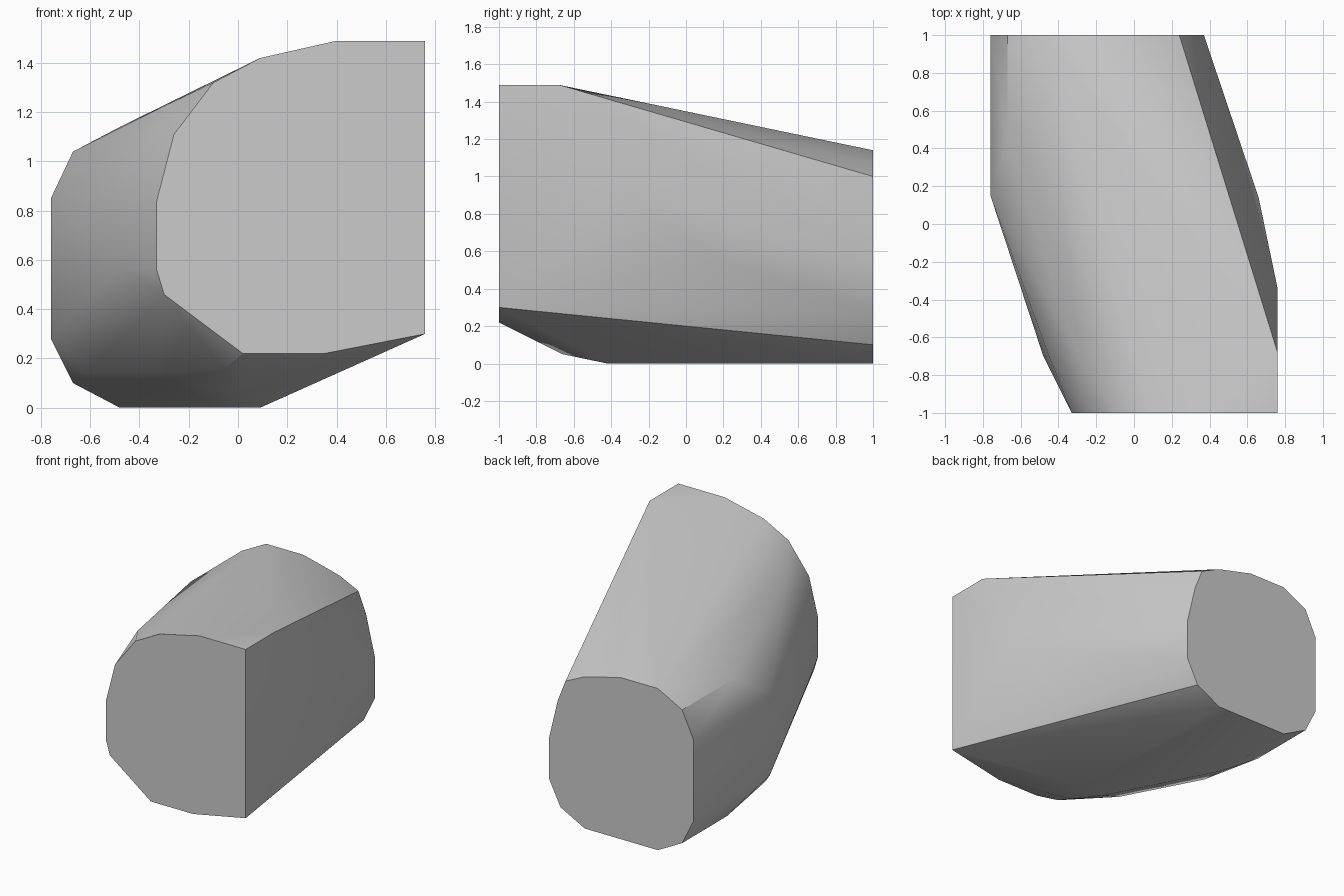
import bpy
import bmesh
import math

# Remove only the default cube
default_cube = bpy.data.objects.get("Cube")
if default_cube:
    bpy.data.objects.remove(default_cube, do_unlink=True)


def make_material(name, value):
    material = bpy.data.materials.new(name)
    colour = (value, value, value, 1)
    material.use_nodes = True
    material.diffuse_color = colour
    shader = next(n for n in material.node_tree.nodes if n.type == "BSDF_PRINCIPLED")
    shader.inputs["Base Color"].default_value = colour
    return material


def cap_points(profile, y):
    """Place a flat (x, z) outline at depth y."""
    return [(x, y, z) for x, z in profile]


def build_hull(name, points, material):
    """Wrap the points in a faceted shell with soft shading and crisp rims."""
    bm = bmesh.new()
    for point in points:
        bm.verts.new(point)
    result = bmesh.ops.convex_hull(bm, input=bm.verts[:])
    inside = {g for g in result["geom_interior"] + result["geom_unused"]
              if isinstance(g, bmesh.types.BMVert)}
    bmesh.ops.delete(bm, geom=list(inside), context="VERTS")
    # Merge the triangles of flat areas
    bmesh.ops.dissolve_limit(bm, angle_limit=math.radians(1),
                             verts=bm.verts[:], edges=bm.edges[:])
    bmesh.ops.recalc_face_normals(bm, faces=bm.faces[:])
    mesh = bpy.data.meshes.new(name)
    bm.to_mesh(mesh)
    bm.free()
    mesh.materials.append(material)
    obj = bpy.data.objects.new(name, mesh)
    bpy.context.collection.objects.link(obj)
    bpy.ops.object.select_all(action="DESELECT")
    obj.select_set(True)
    bpy.context.view_layer.objects.active = obj
    bpy.ops.object.shade_smooth_by_angle(angle=math.radians(30))
    return obj


# Front cap outline, straight on its left side
front_profile = [
    (.76, 1.49), (.4, 1.49), (.09, 1.42), (-.1, 1.32), (-.26, 1.11),
    (-.33, .84), (-.33, .56), (-.3, .46), (.02, .22), (.35, .22), (.76, .3),
]

# Back cap outline, rounder and lower
back_profile = [
    (-.48, 1.14), (-.19, 1.14), (.09, 1.07), (.24, 1), (.3, .85),
    (.37, .56), (.37, .28), (.28, .1), (.09, 0), (-.48, 0),
    (-.67, .1), (-.76, .28), (-.76, .85), (-.67, 1.04),
]

# Bends between the caps
left_bends = [(.76, -.68, 1.49), (.76, -.34, .92), (.66, .14, .57)]
right_bends = [
    (-.29, -.7, 1.23), (-.67, .43, 1.04), (-.76, .15, .85), (-.76, .15, .28),
    (-.48, -.7, .57), (-.45, -.7, .9),
]
under_bends = [
    (-.06, -.87, .155), (0, -.66, .05), (-.33, -.55, .14), (-.62, 0, .14),
    (-.67, .5, .1), (-.48, .35, 0), (-.08, -.42, 0), (.09, -.42, 0),
]

grey = make_material("plain grey", .6)
points = (cap_points(front_profile, -1) + cap_points(back_profile, 1)
          + left_bends + right_bends + under_bends)
build_hull("slanted_block", points, grey)
